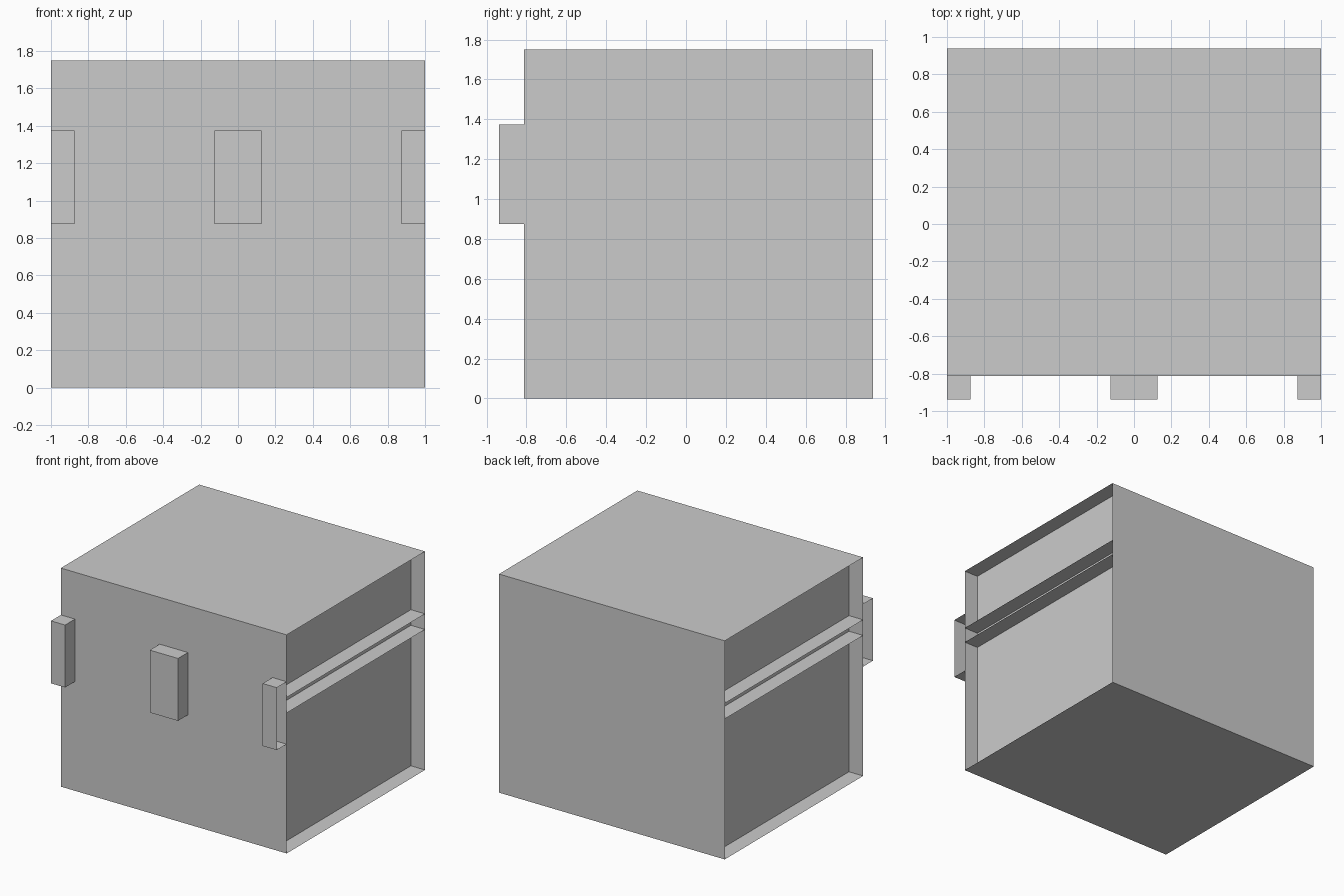
import bpy, bmesh
from mathutils import Vector

if "Cube" in bpy.data.objects:
    bpy.data.objects.remove(bpy.data.objects["Cube"])

PX = 0.125  # one model pixel
FRONT, BACK = -6.5 * PX, 7.5 * PX


def box(name, lo, hi, open_ends=(), inset=0.0):
    """Box from corner lo to corner hi. End faces whose x direction is in
    open_ends are removed, or pushed inwards as loose panels when inset > 0."""
    lo, hi = Vector(lo), Vector(hi)
    bm = bmesh.new()
    bmesh.ops.create_cube(bm, size=1)
    bmesh.ops.scale(bm, vec=hi - lo, verts=bm.verts)
    bmesh.ops.translate(bm, vec=(lo + hi) / 2, verts=bm.verts)
    bm.normal_update()
    ends = [f for f in bm.faces if round(f.normal.x) in open_ends]
    if ends and inset:
        bmesh.ops.split(bm, geom=ends)
        bm.normal_update()
        for f in [f for f in bm.faces if round(f.normal.x) in open_ends]:
            bmesh.ops.translate(bm, vec=-f.normal * inset, verts=f.verts)
    elif ends:
        bmesh.ops.delete(bm, geom=ends, context='FACES')
    mesh = bpy.data.meshes.new(name)
    bm.to_mesh(mesh)
    bm.free()
    obj = bpy.data.objects.new(name, mesh)
    bpy.context.collection.objects.link(obj)
    return obj


# Base and overlapping lid: thin shells with end panels set in from the sides
box("chest_base", (-1, FRONT, 0), (1, BACK, 10 * PX), (-1, 1), PX)
box("chest_lid", (-1, FRONT, 9 * PX), (1, BACK, 14 * PX), (-1, 1), PX)

# Latches: a closed one in the middle, half latches open at each outer side
for name, x0, x1, ends in (("centre_latch", -PX, PX, ()),
                           ("left_latch", -1, -1 + PX, (-1,)),
                           ("right_latch", 1 - PX, 1, (1,))):
    box(name, (x0, FRONT - PX, 7 * PX), (x1, FRONT, 11 * PX), ends)
